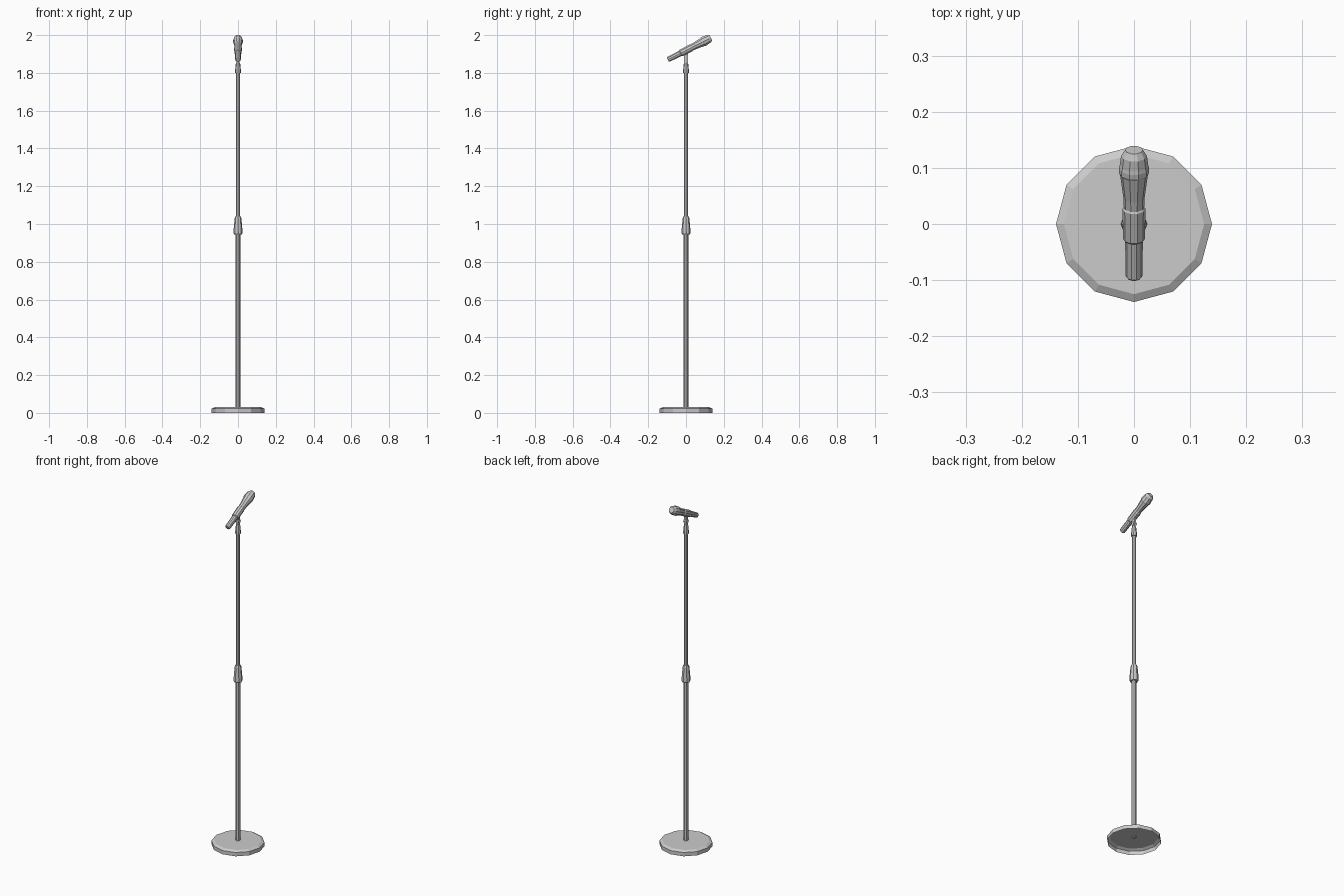
import bpy, bmesh, math
from mathutils import Matrix, Vector

if "Cube" in bpy.data.objects:
    bpy.data.objects.remove(bpy.data.objects["Cube"])


def lathe(name, profile, sides, matrix=Matrix(), cap_start=True, cap_end=True):
    """Revolve (radius, height) pairs around local z into a flat-faced solid."""
    bm = bmesh.new()
    rings = []
    for r, h in profile:
        rings.append([bm.verts.new((r * math.cos(2 * math.pi * i / sides),
                                    r * math.sin(2 * math.pi * i / sides), h))
                      for i in range(sides)])
    for a, b in zip(rings, rings[1:]):
        for i in range(sides):
            j = (i + 1) % sides
            bm.faces.new((a[i], a[j], b[j], b[i]))
    if cap_start:
        bm.faces.new(rings[0][::-1])
    if cap_end:
        bm.faces.new(rings[-1])
    bm.transform(matrix)
    mesh = bpy.data.meshes.new(name)
    bm.to_mesh(mesh)
    bm.free()
    obj = bpy.data.objects.new(name, mesh)
    bpy.context.collection.objects.link(obj)
    return obj


# Weighted base: bevelled twelve-sided shell, open underneath
lathe("base", [(0.139, 0), (0.139, 0.022), (0.125, 0.03)], 12, cap_start=False)

# Telescopic pole and height clutch
lathe("lower_pole", [(0.0125, 0.025), (0.0125, 0.96)], 8)
lathe("upper_pole", [(0.0105, 0.96), (0.0105, 1.81)], 8)
lathe("height_clutch", [(0.021, 0.945), (0.024, 0.952), (0.023, 0.972),
                        (0.018, 1.03), (0.015, 1.04)], 8)

# Threaded adapter and neck below the clip
lathe("clip_adapter", [(0.015, 1.80), (0.015, 1.815), (0.011, 1.855)], 8)
bpy.ops.mesh.primitive_cube_add(size=1, location=(0, 0, 1.877))
neck = bpy.context.object
neck.name = "clip_neck"
neck.scale = (0.012, 0.02, 0.056)
hinge = Matrix.Translation((0, 0, 1.872)) @ Matrix.Rotation(math.pi / 2, 4, 'Y')
lathe("clip_hinge", [(0.011, -0.01), (0.011, 0.01)], 8, hinge)

# Microphone frame: local z runs along the tilted body towards the head
tilt = Matrix.Translation((0, -0.096, 1.87)) @ Matrix.Rotation(math.radians(-63), 4, 'X')

lathe("mic_clip", [(0.0165, 0.075), (0.0195, 0.078), (0.0205, 0.138),
                   (0.0185, 0.141)], 10, tilt)
lathe("mic_handle", [(0.012, 0), (0.015, 0.004), (0.016, 0.09), (0.019, 0.16),
                     (0.025, 0.208)], 10, tilt)
lathe("mic_head", [(0.025, 0.206), (0.027, 0.21), (0.027, 0.219), (0.0255, 0.225),
                   (0.023, 0.244), (0.016, 0.256)], 10, tilt)
